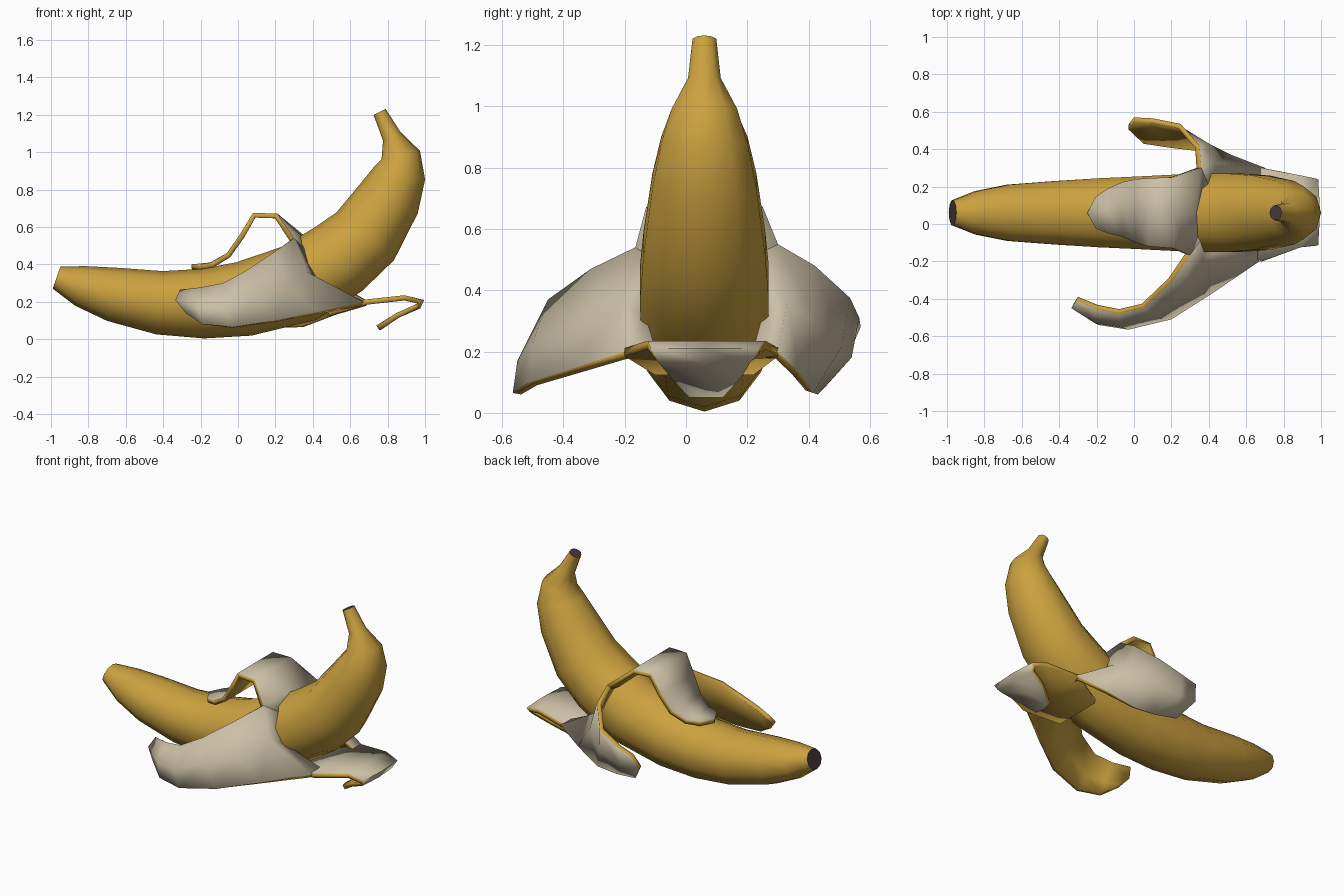
import bpy, bmesh, math
from mathutils import Vector

if "Cube" in bpy.data.objects:
    bpy.data.objects.remove(bpy.data.objects["Cube"])


def material(name, rgb):
    m = bpy.data.materials.new(name)
    m.diffuse_color = (*rgb, 1)
    m.use_nodes = True
    m.node_tree.nodes["Principled BSDF"].inputs["Base Color"].default_value = m.diffuse_color
    return m


YELLOW = material("skin_yellow", (0.60, 0.36, 0.05))
CREAM = material("inner_cream", (0.60, 0.52, 0.38))
DARK = material("tip_brown", (0.06, 0.04, 0.045))
MID_Y = 0.06


def finish(name, bm, mats, angle):
    me = bpy.data.meshes.new(name)
    bm.to_mesh(me)
    bm.free()
    for m in mats:
        me.materials.append(m)
    ob = bpy.data.objects.new(name, me)
    bpy.context.collection.objects.link(ob)
    bpy.ops.object.select_all(action='DESELECT')
    ob.select_set(True)
    bpy.context.view_layer.objects.active = ob
    bpy.ops.object.shade_smooth_by_angle(angle=math.radians(angle))
    return ob


def banana(name, stations, sides=10):
    """Loft rings (x, z, in-plane radius, side radius) along a curved spine."""
    bm = bmesh.new()
    pts = [Vector((s[0], 0, s[1])) for s in stations]
    rings = []
    for i, (x, z, rp, ry) in enumerate(stations):
        t = (pts[min(i + 1, len(pts) - 1)] - pts[max(i - 1, 0)]).normalized()
        up = Vector((-t.z, 0, t.x))
        ring = []
        for k in range(sides):
            a = 2 * math.pi * k / sides
            p = Vector((x, MID_Y, z)) - up * rp * math.cos(a)
            p.y += ry * 1.02 * math.sin(a)
            ring.append(bm.verts.new(p))
        rings.append(ring)
    for a, b in zip(rings, rings[1:]):
        for k in range(sides):
            n = (k + 1) % sides
            bm.faces.new((a[k], a[n], b[n], b[k]))
    for ring in (rings[0], rings[-1]):
        bm.faces.new(ring).material_index = 1
    bmesh.ops.recalc_face_normals(bm, faces=bm.faces)
    return finish(name, bm, (YELLOW, DARK), 50)


def flap(name, rows, hint):
    """Sheet through rows of points; cream on the hint side, yellow back and rim."""
    bm = bmesh.new()
    grid = [[bm.verts.new(p) for p in r] for r in rows]
    faces = []
    for a, b in zip(grid, grid[1:]):
        for k in range(len(a) - 1):
            faces.append(bm.faces.new((a[k], a[k + 1], b[k + 1], b[k])))
    bm.normal_update()
    if faces[len(rows[0]) - 1].normal.dot(Vector(hint)) < 0:
        bmesh.ops.reverse_faces(bm, faces=faces)
    ob = finish(name, bm, (CREAM, YELLOW), 60)
    s = ob.modifiers.new("thickness", 'SOLIDIFY')
    s.thickness = 0.028
    s.offset = -1
    s.material_offset = 1
    s.material_offset_rim = 1
    return ob


def across(strips):
    """Rows of three points from (x, z, y0, y1, centre x shift)."""
    return [[(x, y0, z), (x + dx, (y0 + y1) / 2, z), (x, y1, z)]
            for x, z, y0, y1, dx in strips]


# Curved fruit with dark blunt tip and stem end
banana("banana_body", [
    (-.97, .33, .063, .068), (-.84, .285, .11, .12), (-.67, .24, .145, .155),
    (-.42, .195, .17, .175), (-.19, .19, .186, .19), (.03, .215, .2, .2),
    (.33, .30, .215, .215), (.54, .43, .212, .216), (.68, .55, .2, .205),
    (.81, .755, .172, .175), (.865, .89, .14, .145), (.87, .985, .105, .11),
    (.822, 1.085, .052, .055), (.757, 1.215, .036, .04)])

# Peel strip draped to the front
flap("front_peel", [
    [(.36, -.08, .48), (.44, -.13, .31), (.66, -.10, .21)],
    [(.30, -.165, .54), (.37, -.22, .36), (.67, -.20, .20)],
    [(.20, -.31, .47), (.27, -.38, .28), (.42, -.37, .145)],
    [(.05, -.45, .37), (.10, -.50, .23), (.20, -.51, .10)],
    [(-.08, -.48, .30), (-.08, -.55, .17), (-.03, -.565, .065)],
    [(-.20, -.455, .277), (-.21, -.53, .17), (-.19, -.54, .08)],
    [(-.31, -.41, .265), (-.335, -.45, .21), (-.28, -.48, .14)]], (.5, -1, 0))

# Peel strip draped to the back
flap("back_peel", [
    [(.40, .20, .50), (.46, .25, .32), (.68, .22, .21)],
    [(.36, .30, .55), (.43, .33, .36), (.70, .30, .20)],
    [(.35, .42, .48), (.40, .43, .29), (.52, .37, .13)],
    [(.25, .535, .375), (.27, .51, .22), (.35, .415, .065)],
    [(.10, .565, .31), (.10, .54, .18), (.20, .43, .06)],
    [(.00, .57, .28), (-.03, .53, .19), (.05, .45, .08)]], (.3, 1, -.2))

# Peel strip arching over the top
flap("top_peel", [
    [(.36, -.08, .48), (.37, .06, .49), (.40, .20, .50)],
    [(.30, -.165, .54), (.33, .06, .56), (.36, .30, .55)]] + across([
        (.21, .672, -.13, .25, 0), (.08, .675, -.12, .245, 0),
        (.01, .56, -.10, .24, 0), (-.06, .46, -.07, .225, 0),
        (-.14, .41, -.05, .19, -.01), (-.205, .40, -.025, .145, -.045)]),
     (1, 0, 1))

# Peel strip running under the stem end and curling beneath itself
flap("bottom_peel", across([
    (.48, .15, -.10, .22, 0), (.68, .212, -.20, .30, 0),
    (.89, .235, -.125, .26, 0), (.985, .21, -.115, .24, .01),
    (.965, .165, -.09, .21, .01), (.86, .115, -.05, .18, 0),
    (.765, .05, .01, .12, -.01)]), (0, 0, 1))
